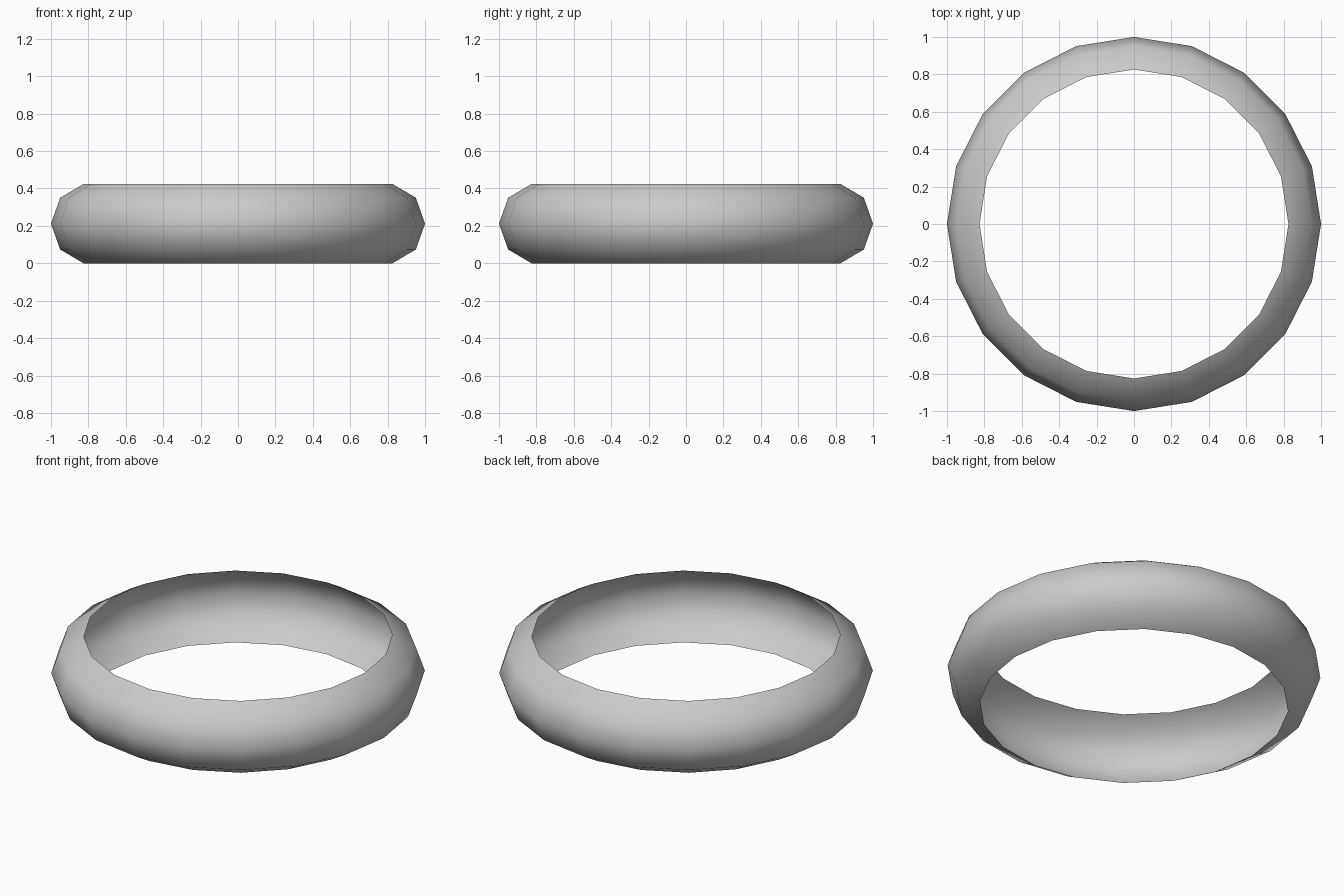
import bpy, bmesh, math

if "Cube" in bpy.data.objects:
    bpy.data.objects.remove(bpy.data.objects["Cube"])

SIDES = 20
# Outward-bulging band profile: (radius, height)
PROFILE = [(0.826, 0.0), (0.951, 0.074), (1.0, 0.212), (0.951, 0.35), (0.826, 0.424)]

# Open ring band, a single thin shell swept round the z axis
bm = bmesh.new()
rings = []
for radius, z in PROFILE:
    ring = []
    for i in range(SIDES):
        a = 2 * math.pi * i / SIDES
        ring.append(bm.verts.new((radius * math.cos(a), radius * math.sin(a), z)))
    rings.append(ring)
for low, high in zip(rings, rings[1:]):
    for i in range(SIDES):
        j = (i + 1) % SIDES
        face = bm.faces.new((low[i], low[j], high[j], high[i]))
        face.smooth = True

mesh = bpy.data.meshes.new("ring_band")
bm.to_mesh(mesh)
bm.free()
bpy.context.collection.objects.link(bpy.data.objects.new("ring_band", mesh))
